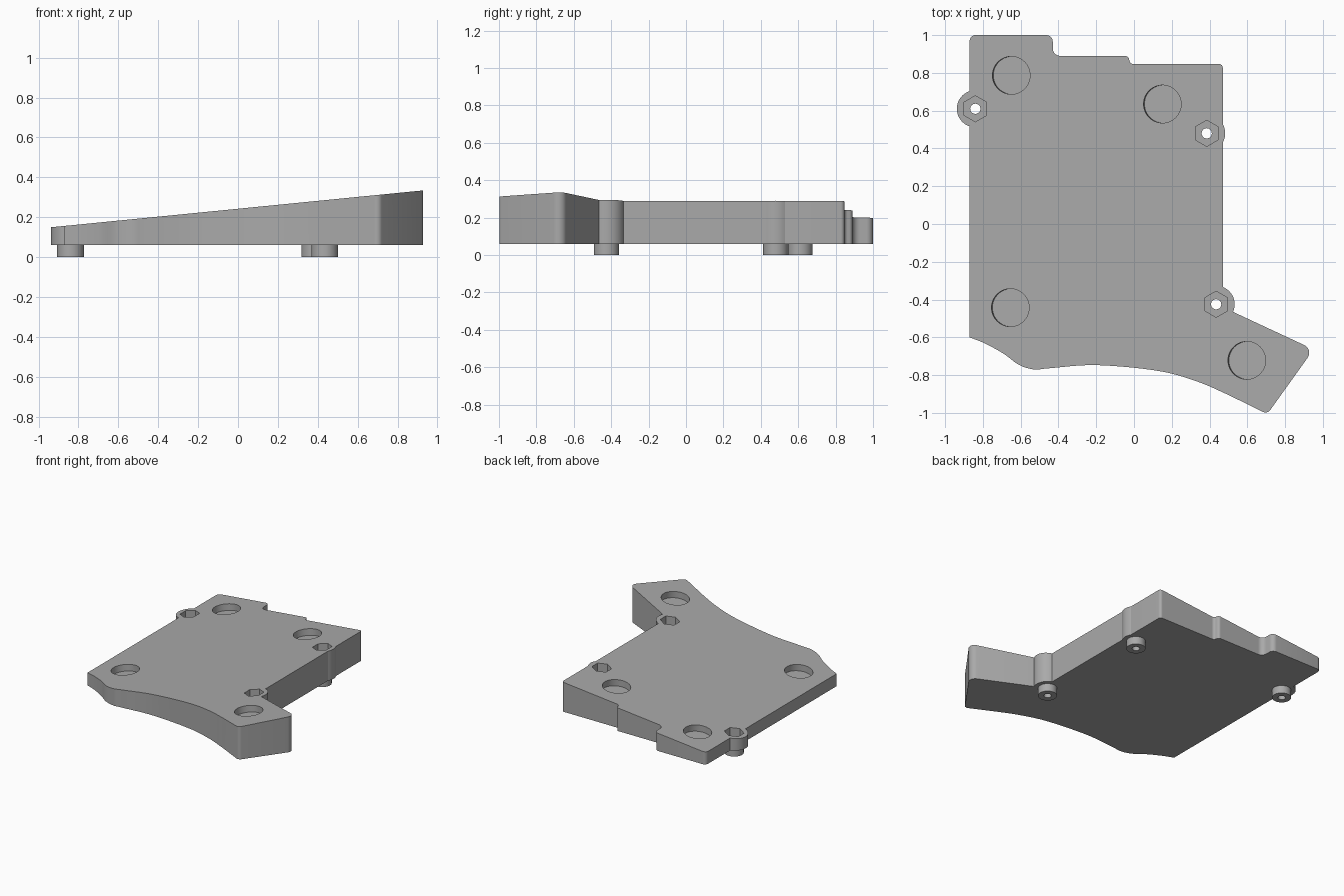
import bpy, bmesh, math
from mathutils import Vector, Matrix

cube = bpy.data.objects.get("Cube")
if cube:
    bpy.data.objects.remove(cube, do_unlink=True)

BASE = 0.06                      # underside of the plate
TILT = math.atan(0.099)          # slope of the top face, rising to +x


def top_z(x):
    return 0.2425 + 0.099 * x


grey = bpy.data.materials.new("plain grey")
grey.use_nodes = True
colour = (0.4, 0.4, 0.4, 1)
grey.diffuse_color = colour
grey.node_tree.nodes["Principled BSDF"].inputs["Base Color"].default_value = colour


def to_object(name, bm):
    bmesh.ops.recalc_face_normals(bm, faces=bm.faces[:])
    mesh = bpy.data.meshes.new(name)
    bm.to_mesh(mesh)
    bm.free()
    mesh.materials.append(grey)
    ob = bpy.data.objects.new(name, mesh)
    bpy.context.collection.objects.link(ob)
    return ob


def prism(name, outline, z0, z1):
    bm = bmesh.new()
    face = bm.faces.new([bm.verts.new((p[0], p[1], z0)) for p in outline])
    side = bmesh.ops.extrude_face_region(bm, geom=[face])["geom"]
    verts = [g for g in side if isinstance(g, bmesh.types.BMVert)]
    bmesh.ops.translate(bm, vec=(0, 0, z1 - z0), verts=verts)
    return to_object(name, bm)


def ring(x, y, r, n, turn=0.0):
    return [(x + r * math.cos(turn + math.tau * i / n),
             y + r * math.sin(turn + math.tau * i / n)) for i in range(n)]


def rounded(corners, steps=8):
    """Open path whose inner corners (x, y, radius) become exact arcs."""
    out = []
    for i, (x, y, r) in enumerate(corners):
        p = Vector((x, y))
        if r == 0:
            out.append(p)
            continue
        a = (Vector(corners[i - 1][:2]) - p).normalized()
        b = (Vector(corners[i + 1][:2]) - p).normalized()
        half = a.angle(b) / 2
        reach, w = r / math.tan(half), math.sin(half)
        for k in range(steps + 1):
            t = k / steps
            f = ((1 - t) ** 2, 2 * t * (1 - t) * w, t * t)
            out.append((f[0] * (p + a * reach) + f[1] * p + f[2] * (p + b * reach)) / sum(f))
    return out


def spline(points, steps=7):
    """Smooth curve through the points."""
    pts = [Vector(p) for p in points]
    pts = [2 * pts[0] - pts[1]] + pts + [2 * pts[-1] - pts[-2]]
    out = []
    for a, b, c, d in zip(pts, pts[1:], pts[2:], pts[3:]):
        for k in range(steps):
            t = k / steps
            out.append(0.5 * (2 * b + (c - a) * t + (2 * a - 5 * b + 4 * c - d) * t ** 2
                              + (3 * b - a - 3 * c + d) * t ** 3))
    return out + [pts[-2]]


def combine(target, tool, operation):
    mod = target.modifiers.new("join", "BOOLEAN")
    mod.operation, mod.solver, mod.object = operation, "EXACT", tool
    bpy.context.view_layer.update()
    graph = bpy.context.evaluated_depsgraph_get()
    mesh = bpy.data.meshes.new_from_object(target.evaluated_get(graph))
    target.modifiers.clear()
    target.data = mesh
    bpy.data.objects.remove(tool, do_unlink=True)


# Plate outline: stepped back edge, slanted right foot, flowing front edge
edge = rounded([(-0.87, -0.6, 0), (-0.87, 1, 0.03), (-0.43, 1, 0.035), (-0.43, 0.89, 0.04),
                (-0.03, 0.89, 0.022), (-0.02, 0.847, 0.022), (0.47, 0.847, 0.02),
                (0.47, -0.44, 0), (0.951, -0.664, 0.045), (0.706, -1.006, 0.03),
                (0.5, -0.905, 0)])
front = spline([(0.5, -0.905), (0.34, -0.836), (0.13, -0.778), (-0.2, -0.747), (-0.45, -0.764),
                (-0.53, -0.77), (-0.61, -0.745), (-0.69, -0.687), (-0.79, -0.632), (-0.87, -0.6)])
plate = prism("wedge_plate", edge + front[1:-1], BASE, 0.5)

# Screw bosses on the rim, with round feet below
screws = [(-0.84, 0.61), (0.385, 0.48), (0.435, -0.425)]
for x, y in screws:
    combine(plate, prism("boss", ring(x, y, 0.098, 48), BASE, 0.5), "UNION")
    combine(plate, prism("foot", ring(x, y, 0.067, 40), 0, 0.1), "UNION")

# Sloping top
bm = bmesh.new()
bmesh.ops.create_cube(bm, size=4, matrix=Matrix.Translation((0, 0, top_z(0)))
                      @ Matrix.Rotation(-TILT, 4, "Y") @ Matrix.Translation((0, 0, 2)))
combine(plate, to_object("slope_cutter", bm), "DIFFERENCE")

# Nut pockets and screw holes
for x, y in screws:
    combine(plate, prism("nut_cutter", ring(x, y, 0.069, 6, math.pi / 2), BASE + 0.005, 0.6),
            "DIFFERENCE")
    combine(plate, prism("hole_cutter", ring(x, y, 0.027, 24), -0.1, 0.6), "DIFFERENCE")

# Shallow round pockets, square to the sloping top
for x, y in [(-0.65, 0.787), (0.15, 0.635), (-0.655, -0.443), (0.597, -0.722)]:
    bm = bmesh.new()
    bmesh.ops.create_cone(bm, cap_ends=True, segments=64, radius1=0.1, radius2=0.1, depth=0.1,
                          matrix=Matrix.Translation((x, y, top_z(x))) @ Matrix.Rotation(-TILT, 4, "Y"))
    combine(plate, to_object("pocket_cutter", bm), "DIFFERENCE")

# Soft curves with crisp edges
bpy.ops.object.select_all(action="DESELECT")
plate.select_set(True)
bpy.context.view_layer.objects.active = plate
bpy.ops.object.shade_smooth_by_angle(angle=math.radians(25))
